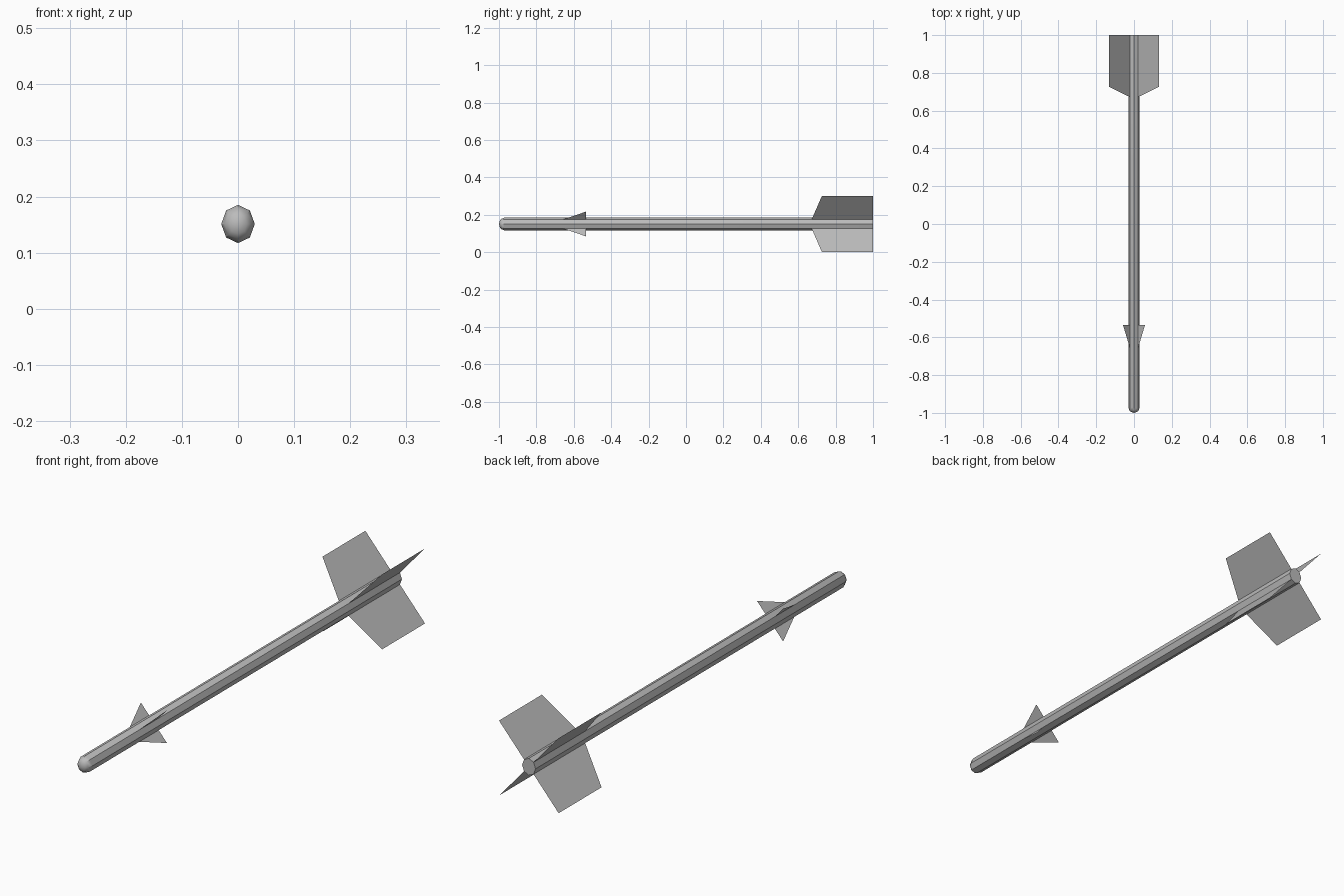
import bpy
import math

cube = bpy.data.objects.get("Cube")
if cube:
    bpy.data.objects.remove(cube, do_unlink=True)

CENTRE_Z = 0.151
SQUASH = 0.88      # body and fins are slightly narrower than tall
SIDES = 8

grey = bpy.data.materials.new("metal_grey")
grey.use_nodes = True
colour = (0.5, 0.5, 0.5, 1)
grey.diffuse_color = colour
grey.node_tree.nodes["Principled BSDF"].inputs["Base Color"].default_value = colour


def add_part(name, verts, faces):
    mesh = bpy.data.meshes.new(name)
    mesh.from_pydata(verts, [], faces)
    mesh.materials.append(grey)
    mesh.update()
    part = bpy.data.objects.new(name, mesh)
    bpy.context.collection.objects.link(part)
    return part


# Body: octagonal tube with a rounded nose and a flat tail
profile = [(-0.995, 0.018), (-0.988, 0.027), (-0.972, 0.034), (1.0, 0.034)]
verts = [(0, -1.0, CENTRE_Z)]
for y, r in profile:
    for i in range(SIDES):
        a = 2 * math.pi * i / SIDES
        verts.append((SQUASH * r * math.sin(a), y, CENTRE_Z + r * math.cos(a)))
faces = []
for i in range(SIDES):
    j = (i + 1) % SIDES
    faces.append((0, 1 + i, 1 + j))
    for ring in range(len(profile) - 1):
        a = 1 + ring * SIDES
        b = a + SIDES
        faces.append((a + i, b + i, b + j, a + j))
last = 1 + (len(profile) - 1) * SIDES
faces.append(tuple(last + i for i in reversed(range(SIDES))))
body = add_part("body", verts, faces)

# Smooth the nose, keep the long tube edges crisp
bpy.context.view_layer.objects.active = body
body.select_set(True)
bpy.ops.object.shade_smooth_by_angle(angle=math.radians(35))
body.select_set(False)

# Thin fins in an X layout: outline points are (height off the axis, y)
tail_fin = [(0.02, 0.67), (0.151, 0.727), (0.151, 1.0), (0.02, 1.0)]
nose_fin = [(0.02, -0.67), (0.066, -0.535), (0.02, -0.535)]
for label, outline in (("tail_fin", tail_fin), ("nose_fin", nose_fin)):
    for side, sx in (("left", 1), ("right", -1)):
        for level, sz in (("upper", 1), ("lower", -1)):
            points = [(sx * SQUASH * h, y, CENTRE_Z + sz * h) for h, y in outline]
            add_part(f"{label}_{level}_{side}", points, [tuple(range(len(points)))])
